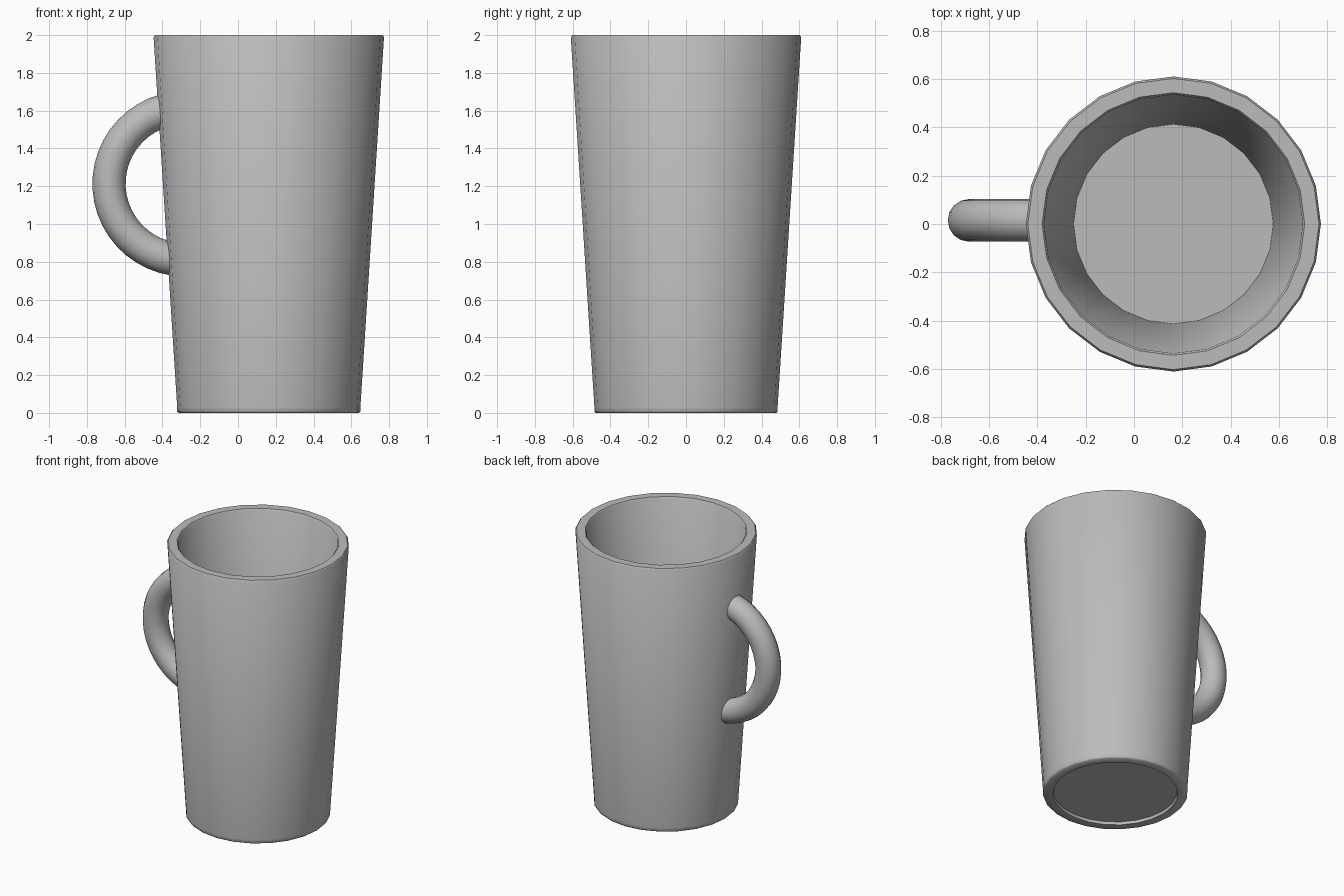
import bpy, bmesh, math
from mathutils import Vector

if "Cube" in bpy.data.objects:
    bpy.data.objects.remove(bpy.data.objects["Cube"], do_unlink=True)

grey = bpy.data.materials.new("plain grey")
grey.use_nodes = True
grey.diffuse_color = (0.5, 0.5, 0.5, 1)
grey.node_tree.nodes["Principled BSDF"].inputs["Base Color"].default_value = (0.5, 0.5, 0.5, 1)


def loft(name, rings):
    """Bridge a list of vertex rings and cap both ends."""
    bm = bmesh.new()
    loops = [[bm.verts.new(p) for p in ring] for ring in rings]
    for a, b in zip(loops, loops[1:]):
        for i in range(len(a)):
            j = (i + 1) % len(a)
            bm.faces.new((a[i], a[j], b[j], b[i]))
    bm.faces.new(loops[0])
    bm.faces.new(loops[-1])
    bmesh.ops.recalc_face_normals(bm, faces=bm.faces)
    mesh = bpy.data.meshes.new(name)
    bm.to_mesh(mesh)
    bm.free()
    obj = bpy.data.objects.new(name, mesh)
    bpy.context.collection.objects.link(obj)
    mesh.materials.append(grey)
    bpy.ops.object.select_all(action='DESELECT')
    obj.select_set(True)
    bpy.context.view_layer.objects.active = obj
    bpy.ops.object.shade_smooth_by_angle(angle=math.radians(50))
    return obj


def circle(radius, z, sides=24):
    angles = [math.tau * i / sides for i in range(sides)]
    return [(radius * math.cos(a), radius * math.sin(a), z) for a in angles]


# Cup: recessed base, foot ring, tapered wall, softened rim, hollow inside
profile = [(0.415, 0.02), (0.42, 0), (0.478, 0), (0.485, 0.008), (0.485, 0.03),
           (0.61, 1.99), (0.602, 2), (0.543, 2), (0.535, 1.99), (0.413, 0.07)]
cup = loft("cup_body", [circle(r, z) for r, z in profile])
cup.location.x = 0.163

# Handle: round tube swept along an arc, ends buried in the wall
centre = Vector((-0.28, 0.015, 1.213))
sweep, tube, steps, sides = 0.403, 0.088, 20, 16
rings = []
for s in range(steps + 1):
    a = math.radians(105 + (262 - 105) * s / steps)
    out = Vector((math.cos(a), 0, math.sin(a)))
    side = Vector((0, 1, 0))
    rings.append([centre + out * sweep + tube * (out * math.cos(t) + side * math.sin(t))
                  for t in (math.tau * k / sides for k in range(sides))])
loft("handle", rings)
